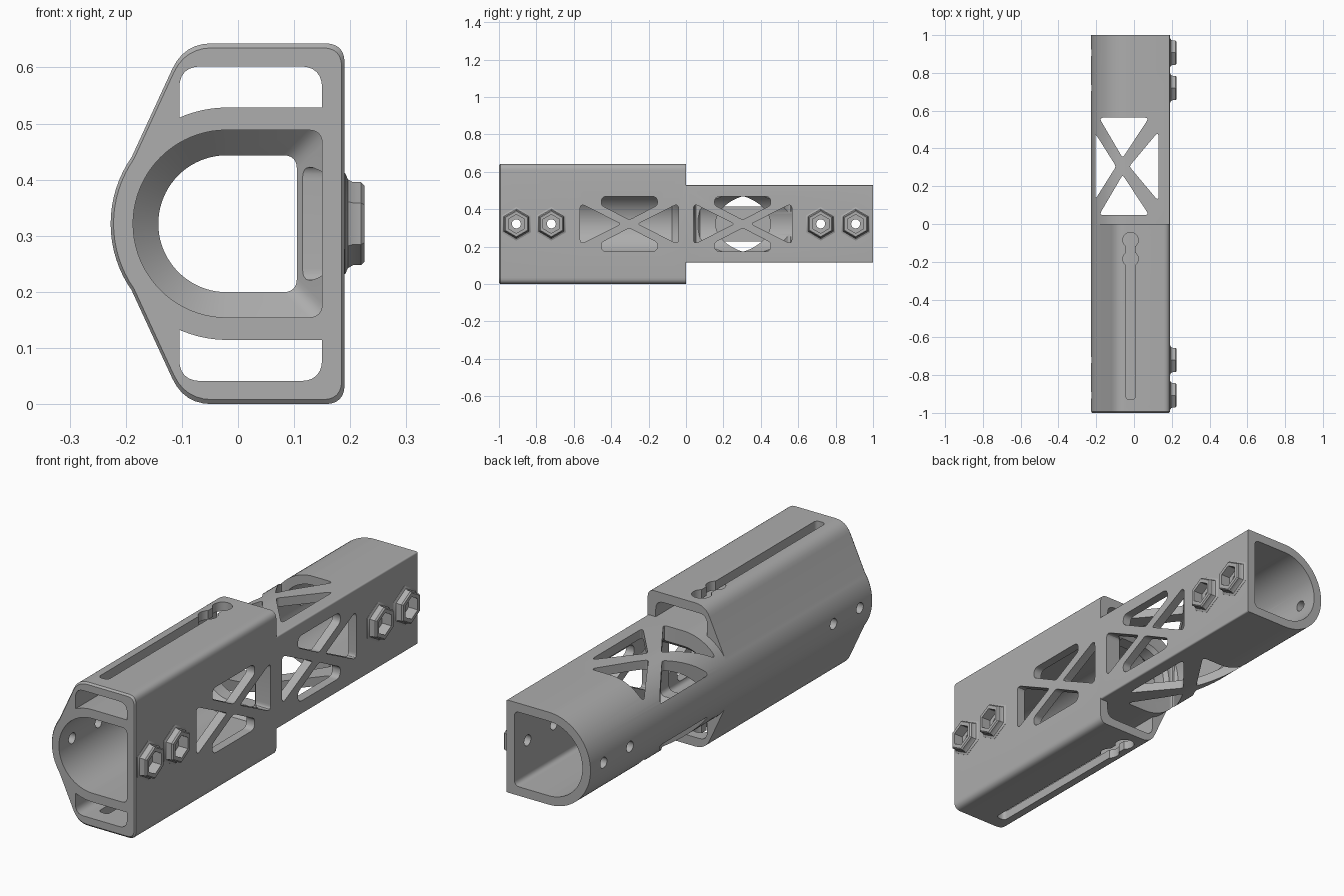
import bpy, bmesh
from math import sin, cos, pi, radians, sqrt
from mathutils import Vector

cube = bpy.data.objects.get("Cube")
if cube:
    bpy.data.objects.remove(cube)

CX, CZ = -0.02, 0.3215      # centre of the rounded side
R_OUT, R_BORE, R_STOP = 0.207, 0.167, 0.122

mat = bpy.data.materials.new("plain_grey")
mat.use_nodes = True
GREY = (0.42, 0.42, 0.42, 1)
mat.diffuse_color = GREY
mat.node_tree.nodes["Principled BSDF"].inputs["Base Color"].default_value = GREY


def rounded(points):
    """Polygon of (u, v, setback): corners with a setback are rounded."""
    out = []
    for i, (u, v, t) in enumerate(points):
        p = Vector((u, v))
        if not t:
            out.append(p)
            continue
        a = Vector(points[i - 1][:2])
        b = Vector(points[(i + 1) % len(points)][:2])
        a = p + (a - p).normalized() * t
        b = p + (b - p).normalized() * t
        for k in range(7):
            s = k / 6
            out.append(a * (1 - s) ** 2 + p * 2 * s * (1 - s) + b * s * s)
    return out


def ring(u, v, r, n):
    return [Vector((u + r * sin(2 * pi * k / n), v + r * cos(2 * pi * k / n))) for k in range(n)]


def arc(r, start, end, n):
    steps = [radians(start + (end - start) * k / n) for k in range(n + 1)]
    return [(CX + r * cos(a), CZ + r * sin(a), 0) for a in steps]


def d_shape(r, flat, corner):
    return rounded(arc(r, 90, 270, 40) + [(flat, CZ - r, corner), (flat, CZ + r, corner)])


def flip(points):
    return [Vector((p.x, 2 * CZ - p.y)) for p in points]


def loft(name, axis, sections):
    """Solid through equal-length outlines, each at a distance along the axis."""
    place = {"x": lambda p, w: (w, p.x, p.y),
             "y": lambda p, w: (p.x, w, p.y),
             "z": lambda p, w: (p.x, p.y, w)}[axis]
    bm = bmesh.new()
    loops = [[bm.verts.new(place(p, w)) for p in pts] for w, pts in sections]
    for a, b in zip(loops, loops[1:]):
        for i in range(len(a)):
            bm.faces.new((a[i - 1], a[i], b[i], b[i - 1]))
    bm.faces.new(loops[0])
    bm.faces.new(loops[-1])
    bmesh.ops.recalc_face_normals(bm, faces=bm.faces)
    mesh = bpy.data.meshes.new(name)
    bm.to_mesh(mesh)
    bm.free()
    obj = bpy.data.objects.new(name, mesh)
    bpy.context.collection.objects.link(obj)
    mesh.materials.append(mat)
    return obj


def prism(axis, pts, a, b):
    return loft("cutter", axis, [(a, pts), (b, pts)])


def combine(host, tool, operation="DIFFERENCE"):
    mod = host.modifiers.new("boolean", "BOOLEAN")
    mod.operation, mod.solver, mod.object = operation, "EXACT", tool
    bpy.context.view_layer.objects.active = host
    bpy.ops.object.modifier_apply(modifier=mod.name)
    bpy.data.objects.remove(tool)


def side_windows(host, yc):
    # crossed-strut openings in the flat wall
    for s in (-1, 1):
        tri = [(yc + s * 0.263, CZ - 0.11, 0.03), (yc + s * 0.263, CZ + 0.11, 0.03),
               (yc + s * 0.045, CZ, 0.015)]
        cap = [(yc - 0.15, CZ + s * 0.147, 0.03), (yc - 0.15, CZ + s * 0.1, 0.015),
               (yc, CZ + s * 0.022, 0.015), (yc + 0.15, CZ + s * 0.1, 0.015),
               (yc + 0.15, CZ + s * 0.147, 0.03)]
        for shape in (tri, cap):
            combine(host, prism("x", rounded(shape), 0.08, 0.3))


def bolt_seats(host, side):
    # hexagonal nut bosses with through holes
    steps = [(0.18, 0.09), (0.191, 0.09), (0.196, 0.079), (0.205, 0.074), (0.219, 0.074), (0.225, 0.068)]
    for y in (0.72 * side, 0.907 * side):
        boss = loft("boss", "x", [(x, ring(y, CZ, r, 6)) for x, r in steps])
        combine(host, boss, "UNION")
        combine(host, prism("x", ring(y, CZ, 0.05, 6), 0.18, 0.3))
        combine(host, prism("x", ring(y, CZ, 0.024, 20), -0.3, 0.3))


def bore(host, side):
    # wide bore narrowing to the central stop
    wide, narrow = d_shape(R_BORE, 0.15, 0.025), d_shape(R_STOP, 0.105, 0.025)
    combine(host, loft("cutter", "y", [(side * 1.1, wide), (side * 0.075, wide),
                                       (side * 0.03, narrow), (side * -0.1, narrow)]))


# Front housing: rounded on one side, tapering to flat top and bottom
outline = rounded(arc(R_OUT, 145, 215, 16) + [
    (-0.096, 0, 0.05), (0.19, 0, 0.035), (0.19, 2 * CZ, 0.035), (-0.096, 2 * CZ, 0.05)])
centre = Vector((CX, CZ))
front_edge = [centre + (p - centre) * 0.975 for p in outline]
housing = loft("front_housing", "y", [(-1, front_edge), (-0.993, outline), (0, outline)])

# Long pockets above and below the bore, opened by keyhole slots
pocket = rounded(arc(R_OUT, 90, 114, 8) + [(-0.105, 0.602, 0.04), (0.15, 0.602, 0.04), (0.15, CZ + R_OUT, 0)])
for pts in (pocket, flip(pocket)):
    combine(housing, prism("y", pts, -1.1, 0.1))
slot = rounded([(-0.042, -0.93, 0.02), (0.006, -0.93, 0.02), (0.006, -0.09, 0), (-0.042, -0.09, 0)])
for low, high in ((0.56, 0.7), (-0.06, 0.08)):
    for pts in (slot, ring(-0.018, -0.085, 0.041, 24), ring(-0.018, -0.185, 0.041, 24)):
        combine(housing, prism("z", pts, low, high))

bore(housing, -1)
side_windows(housing, -0.303)
bolt_seats(housing, -1)

# Rear tube with a D-shaped section
tube = loft("rear_tube", "y", [(y, d_shape(R_OUT, 0.19, 0.008)) for y in (0, 1)])
bore(tube, 1)
side_windows(tube, 0.303)
bolt_seats(tube, 1)

# Crossed-strut openings through top and bottom of the tube
XC, YC = -0.06, 0.305
windows = [[(0.13, YC - 0.185, 0.03), (0.13, YC + 0.185, 0.03), (-0.025, YC, 0.015)],
           [(-0.205, YC - 0.175, 0.02), (-0.205, YC + 0.175, 0.02), (-0.095, YC, 0.015)]]
for s in (-1, 1):
    windows.append([(-0.185, YC + s * 0.258, 0.025), (0.08, YC + s * 0.258, 0.025),
                    (XC, YC + s * 0.045, 0.015)])
for shape in windows:
    combine(tube, prism("z", rounded(shape), -0.1, 0.8))

# Smooth the rounded walls, keep the edges crisp
for obj in (housing, tube):
    bpy.ops.object.select_all(action="DESELECT")
    obj.select_set(True)
    bpy.context.view_layer.objects.active = obj
    bpy.ops.object.shade_smooth_by_angle(angle=radians(30))
